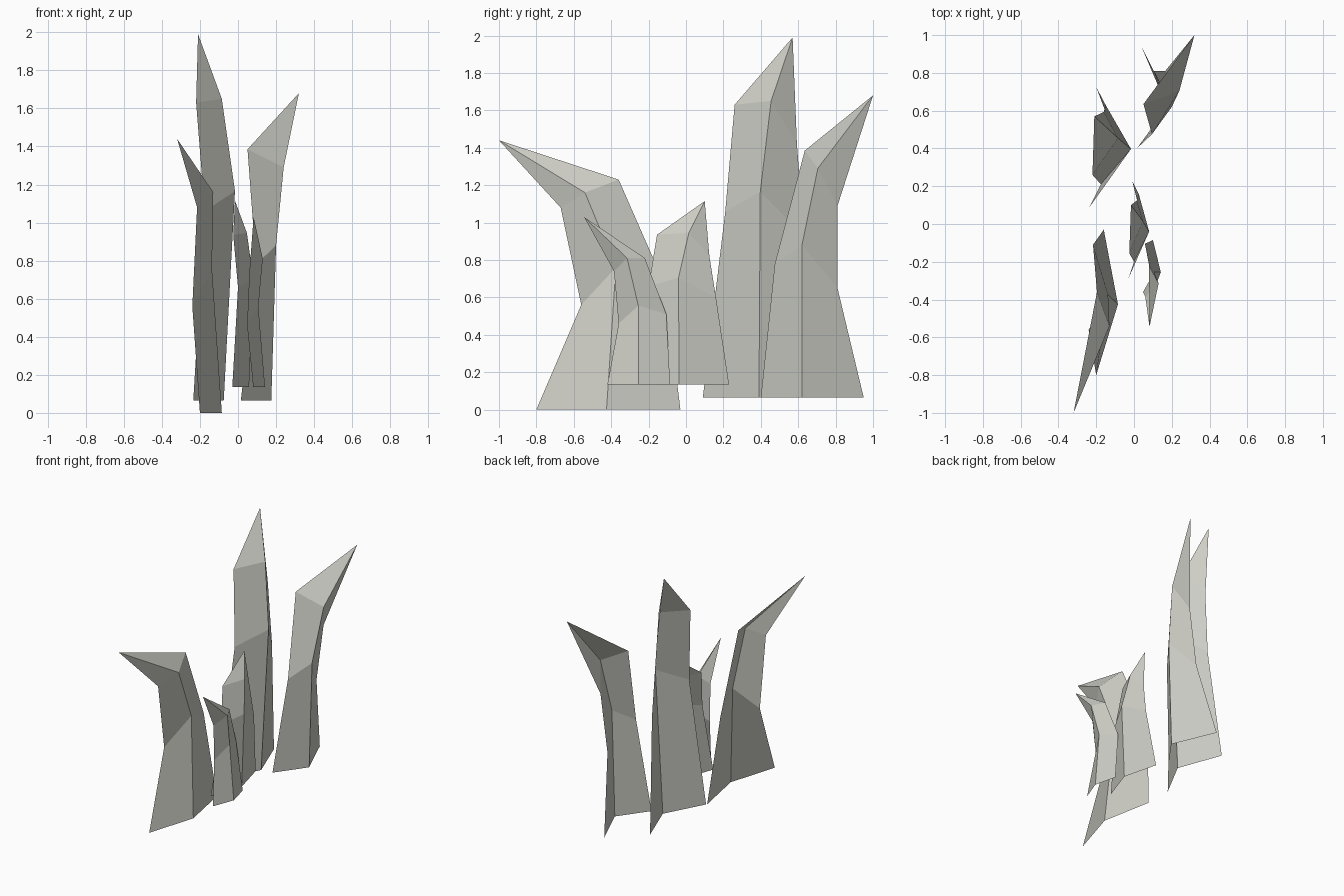
import bpy
import bmesh

default_cube = bpy.data.objects.get("Cube")
if default_cube:
    bpy.data.objects.remove(default_cube, do_unlink=True)

# One pale stone colour for every shard
stone = bpy.data.materials.new("pale_grey_stone")
stone_colour = (.62, .62, .57, 1)
stone.diffuse_color = stone_colour
stone.use_nodes = True
shader = next(node for node in stone.node_tree.nodes if node.type == "BSDF_PRINCIPLED")
shader.inputs["Base Color"].default_value = stone_colour


def make_shard(name, base_height, tip, front_edge, ridge, back_edge):
    """Folded blade: three columns (base x y, middle x y z, shoulder x y z) meeting at a tip."""
    mesh = bpy.data.meshes.new(name)
    bm = bmesh.new()
    columns = []
    for base, middle, shoulder in (front_edge, ridge, back_edge):
        points = ((*base, base_height), middle, shoulder)
        columns.append([bm.verts.new(point) for point in points])
    tip_vert = bm.verts.new(tip)
    for near, far in zip(columns, columns[1:]):
        # two panels and a pointed cap on each side of the fold
        for level in range(len(near) - 1):
            bm.faces.new((near[level], far[level], far[level + 1], near[level + 1]))
        bm.faces.new((near[-1], far[-1], tip_vert))
    bm.to_mesh(mesh)
    bm.free()
    mesh.materials.append(stone)
    shard = bpy.data.objects.new(name, mesh)
    bpy.context.collection.objects.link(shard)
    return shard


# Large shard leaning forward
make_shard(
    "front_leaning_shard", base_height=0,
    tip=(-.32, -1, 1.44),
    front_edge=((-.2, -.8), (-.24, -.56, .56), (-.215, -.67, 1.08)),
    ridge=((-.085, -.425), (-.137, -.375, .76), (-.13, -.54, 1.16)),
    back_edge=((-.16, -.03), (-.217, -.11, .66), (-.196, -.36, 1.23)),
)

# Tallest upright shard
make_shard(
    "tall_upright_shard", base_height=.065,
    tip=(-.21, .57, 1.99),
    front_edge=((-.235, .09), (-.175, .21, 1.06), (-.22, .26, 1.63)),
    ridge=((-.075, .39), (-.016, .397, 1.165), (-.085, .455, 1.65)),
    back_edge=((-.2, .725), (-.15, .63, .93), (-.16, .593, 1.42)),
)

# Large shard leaning backward
make_shard(
    "back_leaning_shard", base_height=.065,
    tip=(.32, 1, 1.68),
    front_edge=((.015, .4), (.095, .475, .78), (.05, .635, 1.385)),
    ridge=((.175, .62), (.2, .62, .88), (.24, .705, 1.29)),
    back_edge=((.035, .95), (.105, .81, .65), (.165, .81, 1.09)),
)

# Small shard in the middle
make_shard(
    "small_upright_shard", base_height=.135,
    tip=(-.016, .1, 1.115),
    front_edge=((-.03, -.29), (0, -.2, .66), (-.025, -.155, .935)),
    ridge=((.058, -.037), (.08, -.04, .705), (.047, .015, .945)),
    back_edge=((-.01, .23), (.025, .16, .6), (.015, .125, .82)),
)

# Smallest shard leaning forward
make_shard(
    "small_leaning_shard", base_height=.135,
    tip=(.082, -.545, 1.03),
    front_edge=((.08, -.42), (.048, -.36, .46), (.06, -.385, .74)),
    ridge=((.142, -.255), (.107, -.255, .556), (.13, -.315, .81)),
    back_edge=((.1, -.085), (.058, -.105, .51), (.08, -.22, .81)),
)
